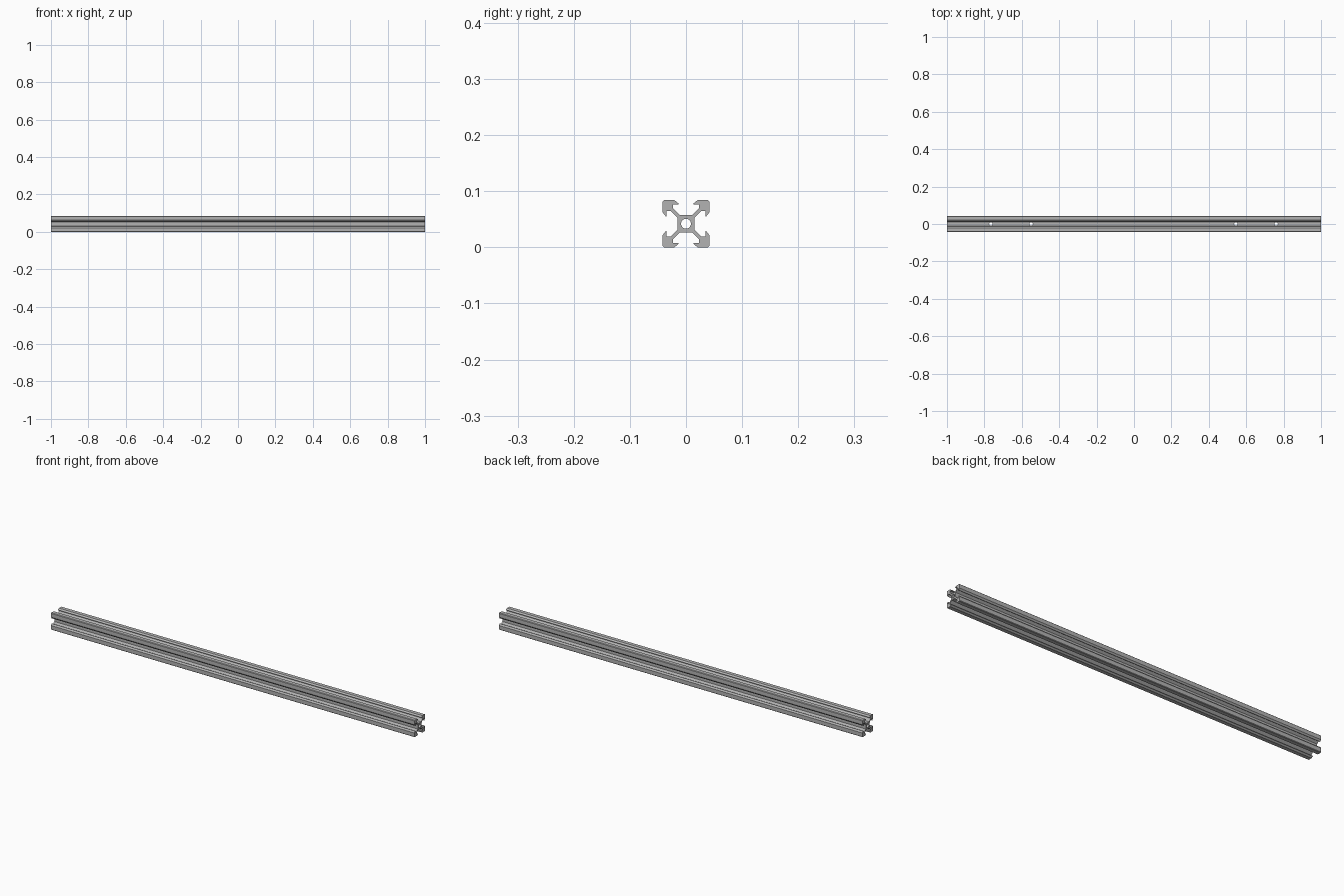
import bpy, bmesh, math
from mathutils import Vector, Matrix

cube = bpy.data.objects.get("Cube")
if cube:
    bpy.data.objects.remove(cube, do_unlink=True)

UNIT = 0.0042          # profile unit; the section is 20 units wide
MID = 10 * UNIT        # height of the centre line

aluminium = bpy.data.materials.new("aluminium_grey")
aluminium.use_nodes = True
COLOUR = (0.45, 0.45, 0.45, 1)
aluminium.diffuse_color = COLOUR
aluminium.node_tree.nodes["Principled BSDF"].inputs["Base Color"].default_value = COLOUR


def new_object(name, bm):
    bmesh.ops.recalc_face_normals(bm, faces=bm.faces)
    mesh = bpy.data.meshes.new(name)
    bm.to_mesh(mesh)
    bm.free()
    mesh.materials.append(aluminium)
    obj = bpy.data.objects.new(name, mesh)
    bpy.context.collection.objects.link(obj)
    return obj


def cylinder(name, radius, depth, matrix):
    bm = bmesh.new()
    bmesh.ops.create_cone(bm, cap_ends=True, segments=32, radius1=radius,
                          radius2=radius, depth=depth, matrix=matrix)
    return new_object(name, bm)


# Half of one corner: core wall, diagonal web, lip, slanted slot mouth, outer face
half = [(3.7, 2.6), (6.6, 5.5), (8.2, 5.5), (8.2, 3.1), (8.55, 3.1), (10, 4.9), (10, 9.4)]
corner = half + [(b, a) for a, b in reversed(half)]
section = []
for turn in range(4):
    spin = Matrix.Rotation(turn * math.pi / 2, 2)
    section += [spin @ Vector(p) for p in corner]

# Slotted rail extruded along x
bm = bmesh.new()
end = bm.faces.new([bm.verts.new((-1, p.x * UNIT, p.y * UNIT + MID)) for p in section])
extruded = bmesh.ops.extrude_face_region(bm, geom=[end], use_keep_orig=True)
bmesh.ops.translate(bm, vec=(2, 0, 0),
                    verts=[v for v in extruded["geom"] if isinstance(v, bmesh.types.BMVert)])
rail = new_object("slotted_rail", bm)

# Central bore and four vertical holes
cutters = [cylinder("bore_cutter", 2.1 * UNIT, 2.2,
                    Matrix.Translation((0, 0, MID)) @ Matrix.Rotation(math.pi / 2, 4, "Y"))]
for x in (-0.765, -0.55, 0.545, 0.76):
    cutters.append(cylinder("hole_cutter", 2.2 * UNIT, 0.2, Matrix.Translation((x, 0, MID))))

for cutter in cutters:
    cutter.hide_render = True
    cut = rail.modifiers.new("cut", "BOOLEAN")
    cut.operation = "DIFFERENCE"
    cut.solver = "EXACT"
    cut.object = cutter

# Bake the cuts and drop the cutters
bpy.context.view_layer.update()
baked = bpy.data.meshes.new_from_object(rail.evaluated_get(bpy.context.evaluated_depsgraph_get()))
rail.modifiers.clear()
rail.data = baked
for cutter in cutters:
    bpy.data.objects.remove(cutter, do_unlink=True)

bpy.context.view_layer.objects.active = rail
rail.select_set(True)
bpy.ops.object.shade_smooth_by_angle(angle=math.radians(30))
